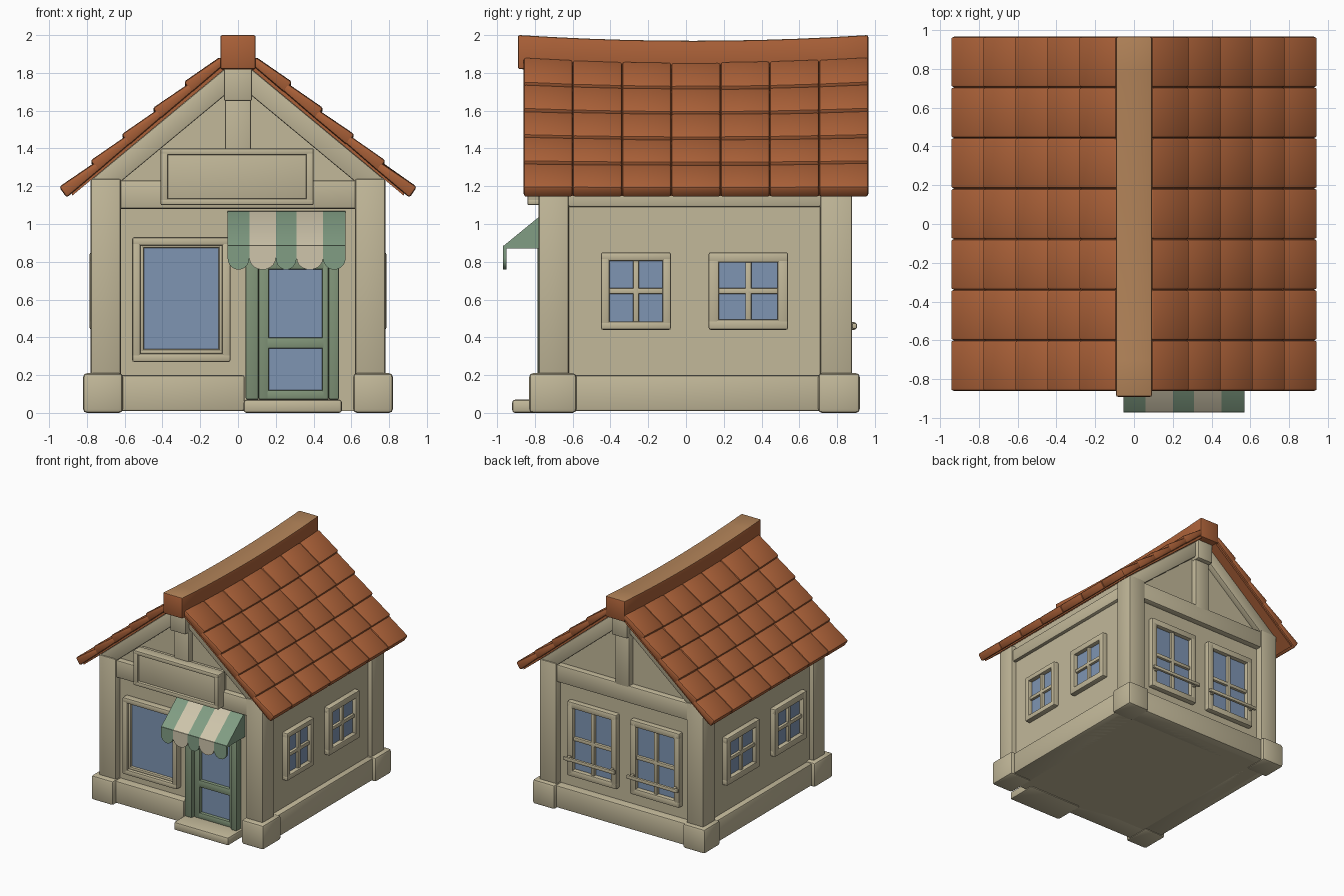
import bpy, bmesh, math, random
from mathutils import Vector, Matrix

random.seed(4)
cube = bpy.data.objects.get("Cube")
if cube:
    bpy.data.objects.remove(cube, do_unlink=True)


def material(name, rgb):
    m = bpy.data.materials.new(name)
    m.use_nodes = True
    m.diffuse_color = (*rgb, 1)
    m.node_tree.nodes["Principled BSDF"].inputs["Base Color"].default_value = (*rgb, 1)
    return m


PLASTER = material("plaster", (0.54, 0.48, 0.32))
TILE = material("terracotta", (0.41, 0.12, 0.04))
RIDGE = material("ridge_tan", (0.45, 0.23, 0.10))
GLASS = material("glass_blue", (0.21, 0.30, 0.45))
DOOR = material("door_green", (0.22, 0.30, 0.19))
GREEN = material("awning_green", (0.22, 0.34, 0.23))
CREAM = material("awning_cream", (0.62, 0.56, 0.41))


def add_prism(bm, pts, y0, y1):
    """Extrude an x-z outline from y0 to y1."""
    a = [bm.verts.new((x, y0, z)) for x, z in pts]
    b = [bm.verts.new((x, y1, z)) for x, z in pts]
    n = len(pts)
    bm.faces.new(a)
    bm.faces.new(b[::-1])
    for i in range(n):
        j = (i + 1) % n
        bm.faces.new((a[j], a[i], b[i], b[j]))


def add_box(bm, x0, x1, y0, y1, z0, z1):
    add_prism(bm, [(x0, z0), (x1, z0), (x1, z1), (x0, z1)], y0, y1)


def finish(name, bm, mats, bevel=0.012, turn=0):
    bmesh.ops.recalc_face_normals(bm, faces=bm.faces)
    if bevel:
        bmesh.ops.bevel(bm, geom=bm.edges[:], offset=bevel, segments=2,
                        profile=0.5, affect='EDGES', clamp_overlap=True)
    bm.transform(Matrix.Rotation(math.radians(turn), 4, 'Z'))
    me = bpy.data.meshes.new(name)
    bm.to_mesh(me)
    bm.free()
    ob = bpy.data.objects.new(name, me)
    bpy.context.scene.collection.objects.link(ob)
    for m in mats:
        me.materials.append(m)
    return ob


def boxes(name, mat, items, bevel=0.012, turn=0):
    bm = bmesh.new()
    for it in items:
        add_box(bm, *it)
    return finish(name, bm, [mat], bevel, turn)


def prism(name, mat, pts, y0, y1, bevel=0.0):
    bm = bmesh.new()
    add_prism(bm, pts, y0, y1)
    return finish(name, bm, [mat], bevel)


def under(x):
    """Height of the roof underside."""
    return 1.14 + 0.83 * (0.89 - abs(x))


# Walls
W, F, B = 0.74, -0.72, 0.82
prism("walls", PLASTER, [(-W, 0.01), (W, 0.01), (W, under(W)), (0, under(0)), (-W, under(W))], F, B)

# Corner posts, corner blocks and plinth
ends = ((-0.78, -0.62, -0.83, -0.58), (0.71, 0.88, 0.70, 0.92))
for s, side in ((1, "left"), (-1, "right")):
    for (p0, p1, b0, b1), end in zip(ends, ("front", "back")):
        boxes(f"{end}_{side}_post", PLASTER,
              [(*sorted((s * 0.62, s * 0.78)), p0, p1, 0.18, 1.24)])
        boxes(f"{end}_{side}_block", PLASTER,
              [(*sorted((s * 0.61, s * 0.82)), b0, b1, 0, 0.21)], 0.02)
    boxes(f"{side}_plinth_and_plate", PLASTER,
          [(*sorted((s * 0.6, s * 0.79)), -0.65, 0.75, 0.01, 0.2),
           (*sorted((s * 0.6, s * 0.77)), -0.65, 0.75, 1.09, 1.2)])
boxes("front_plinth", PLASTER, [(-0.65, 0.035, -0.79, -0.6, 0.01, 0.2)])
boxes("back_plinth", PLASTER, [(-0.65, 0.65, 0.7, 0.89, 0.01, 0.2)])
boxes("door_step", PLASTER, [(0.03, 0.55, -0.92, -0.65, 0, 0.07)], 0.015)

# Gable timbers at both ends
for end, y0, y1, out in (("front", -0.77, -0.68, -0.82), ("back", 0.78, 0.87, 0.91)):
    boxes(f"{end}_tie_beam", PLASTER, [(-0.63, 0.63, y0, y1, 1.08, 1.23)])
    boxes(f"{end}_king_post", PLASTER, [(-0.07, 0.07, y0, y1, 1.2, 1.75)])
    boxes(f"{end}_king_block", PLASTER,
          [(-0.075, 0.075, *sorted((out, (y0 + y1) / 2)), 1.65, 1.85)])
    for s, side in ((1, "left"), (-1, "right")):
        prism(f"{end}_{side}_rafter", PLASTER,
              [(s * 0.03, under(0.03)), (s * 0.77, under(0.77)),
               (s * 0.70, under(0.70) - 0.14), (s * 0.03, under(0.03) - 0.14)], y0, y1, 0.008)

# Blank sign board with raised rim
boxes("sign_panel", PLASTER, [(-0.40, 0.39, -0.815, -0.7, 1.11, 1.39)], 0.005)
boxes("sign_rim", PLASTER, [(-0.41, 0.40, -0.84, -0.75, 1.10, 1.135),
                            (-0.41, 0.40, -0.84, -0.75, 1.365, 1.40),
                            (-0.41, -0.37, -0.84, -0.75, 1.10, 1.40),
                            (0.36, 0.40, -0.84, -0.75, 1.10, 1.40)], 0.008)


def window(name, turn, wall, u0, u1, z0, z1, rim, cross=True, out=0.045):
    """Framed window on a wall at the given distance, turned to face outward."""
    y0, y1 = -wall - out, -wall + 0.02
    a, b, c, d = u0 + rim, u1 - rim, z0 + rim, z1 - rim
    boxes(name + "_frame", PLASTER, [(u0, u1, y0, y1, z0, c), (u0, u1, y0, y1, d, z1),
                                     (u0, a, y0, y1, z0, z1), (b, u1, y0, y1, z0, z1)], 0.01, turn)
    boxes(name + "_glass", GLASS, [(a - 0.01, b + 0.01, -wall - 0.008, y1, c - 0.01, d + 0.01)], 0, turn)
    if cross:
        m, h, yb = (a + b) / 2, (c + d) / 2, -wall - 0.03
        boxes(name + "_bars", PLASTER, [(m - 0.016, m + 0.016, yb, y1, c - 0.01, d + 0.01),
                                        (a - 0.01, b + 0.01, yb, y1, h - 0.016, h + 0.016)], 0.006, turn)


# Shop window with a thin inner lip
window("shop_window", 0, -F, -0.56, -0.04, 0.27, 0.93, 0.045, False, 0.055)
window("shop_window_inner", 0, -F, -0.525, -0.075, 0.31, 0.90, 0.027, False, 0.03)

# Side windows
window("left_front_window", 90, W, -0.45, -0.08, 0.44, 0.85, 0.045)
window("left_back_window", 90, W, 0.12, 0.54, 0.44, 0.85, 0.055)
window("right_back_window", -90, W, -0.56, -0.11, 0.44, 0.85, 0.055)
window("right_front_window", -90, W, 0.09, 0.53, 0.44, 0.85, 0.055)

# Back windows with rails
for side, u in (("left", -0.53), ("right", 0.07)):
    window(f"back_{side}_window", 180, B, u, u + 0.47, 0.30, 0.94, 0.055)
    boxes(f"back_{side}_rail", PLASTER,
          [(u - 0.01, u + 0.48, -0.905, -0.88, 0.445, 0.475),
           (u + 0.02, u + 0.045, -0.9, -0.84, 0.44, 0.48),
           (u + 0.425, u + 0.45, -0.9, -0.84, 0.44, 0.48)], 0.007, 180)

# Door
boxes("door_frame", DOOR, [(0.04, 0.11, -0.785, -0.7, 0.07, 1.0), (0.48, 0.535, -0.785, -0.7, 0.07, 1.0),
                           (0.04, 0.535, -0.785, -0.7, 0.84, 1.0)], 0.01)
boxes("door_leaf", DOOR, [(0.11, 0.165, -0.755, -0.7, 0.07, 0.85), (0.445, 0.48, -0.755, -0.7, 0.07, 0.85),
                          (0.11, 0.48, -0.755, -0.7, 0.07, 0.12), (0.11, 0.48, -0.755, -0.7, 0.34, 0.40),
                          (0.11, 0.48, -0.755, -0.7, 0.76, 0.85)], 0.008)
boxes("door_glass", GLASS, [(0.15, 0.46, -0.728, -0.71, 0.1, 0.78)], 0)

# Striped awning with scalloped edge
edges = (-0.055, 0.06, 0.20, 0.31, 0.45, 0.57)
for i in range(5):
    x0, x1 = edges[i], edges[i + 1]
    mid, r = (x0 + x1) / 2, (x1 - x0) / 2
    bm = bmesh.new()
    # wedge is outlined sideways, then turned to run along x
    add_prism(bm, [(-0.70, 1.07), (-0.745, 1.065), (-0.965, 0.885), (-0.965, 0.87), (-0.70, 0.87)], -x1, -x0)
    bm.transform(Matrix.Rotation(math.radians(90), 4, 'Z'))
    for v in bm.verts:
        v.co.x, v.co.y = v.co.x, v.co.y
    arc = [(mid + r * math.cos(t), 0.82 - 0.062 * math.sin(t))
           for t in (math.pi * k / 10 for k in range(11))]
    add_prism(bm, [(x0, 0.885), (x1, 0.885)] + arc, -0.97, -0.95)
    finish(f"awning_stripe_{i + 1}", bm, [CREAM if i % 2 else GREEN], 0)


def sag(bm):
    """Let the roof dip gently toward its middle."""
    for v in bm.verts:
        t = (v.co.y - 0.04) / 0.92
        v.co.z -= 0.03 * max(0, 1 - t * t) * min(1, max(0, (v.co.z - 1.14) / 0.8))


# Roof tiles and the boards below them
ROWS, COLS = 5, 7
Y0, Y1 = -0.86, 0.965
step = (Y1 - Y0) / COLS
for s, side in ((1, "left"), (-1, "right")):
    bm = bmesh.new()
    for i in range(ROWS):
        for j in range(COLS):
            tilt = math.radians(34.5 + random.uniform(-0.8, 0.8))
            tip = Vector((0.947 - 0.165 * i, 1.197 + 0.139 * i))
            up = Vector((-math.cos(tilt), math.sin(tilt)))
            down = Vector((-math.sin(tilt), -math.cos(tilt)))
            top = tip + up * 0.235
            pts = [tip, top, top + down * 0.045, tip + down * 0.07]
            add_prism(bm, [(s * p.x, p.y) for p in pts], Y0 + step * j, Y0 + step * (j + 1))
    sag(bm)
    finish(f"{side}_roof_tiles", bm, [TILE], 0.014)
    prism(f"{side}_roof_boards", TILE,
          [(s * x, under(x) + h) for x, h in ((0.03, 0), (0.88, 0), (0.88, 0.03), (0.03, 0.03))],
          -0.845, 0.95)

# Sagging ridge beam with a paler top
bm = bmesh.new()
add_box(bm, -0.093, 0.093, -0.89, 0.965, 1.82, 2.0)
bmesh.ops.recalc_face_normals(bm, faces=bm.faces)
bmesh.ops.bevel(bm, geom=bm.edges[:], offset=0.01, segments=2, profile=0.5, affect='EDGES')
for k in range(1, 10):
    bmesh.ops.bisect_plane(bm, geom=bm.verts[:] + bm.edges[:] + bm.faces[:],
                           plane_co=(0, -0.89 + 0.1855 * k, 0), plane_no=(0, 1, 0))
sag(bm)
ridge = finish("ridge_beam", bm, [TILE, RIDGE], 0)
for p in ridge.data.polygons:
    p.material_index = 1 if p.normal.z > 0.7 else 0

# Soft shading with crisp edges
bpy.ops.object.select_all(action='DESELECT')
for ob in bpy.context.scene.objects:
    if ob.type == 'MESH':
        ob.select_set(True)
        bpy.context.view_layer.objects.active = ob
bpy.ops.object.shade_smooth_by_angle(angle=math.radians(35))
